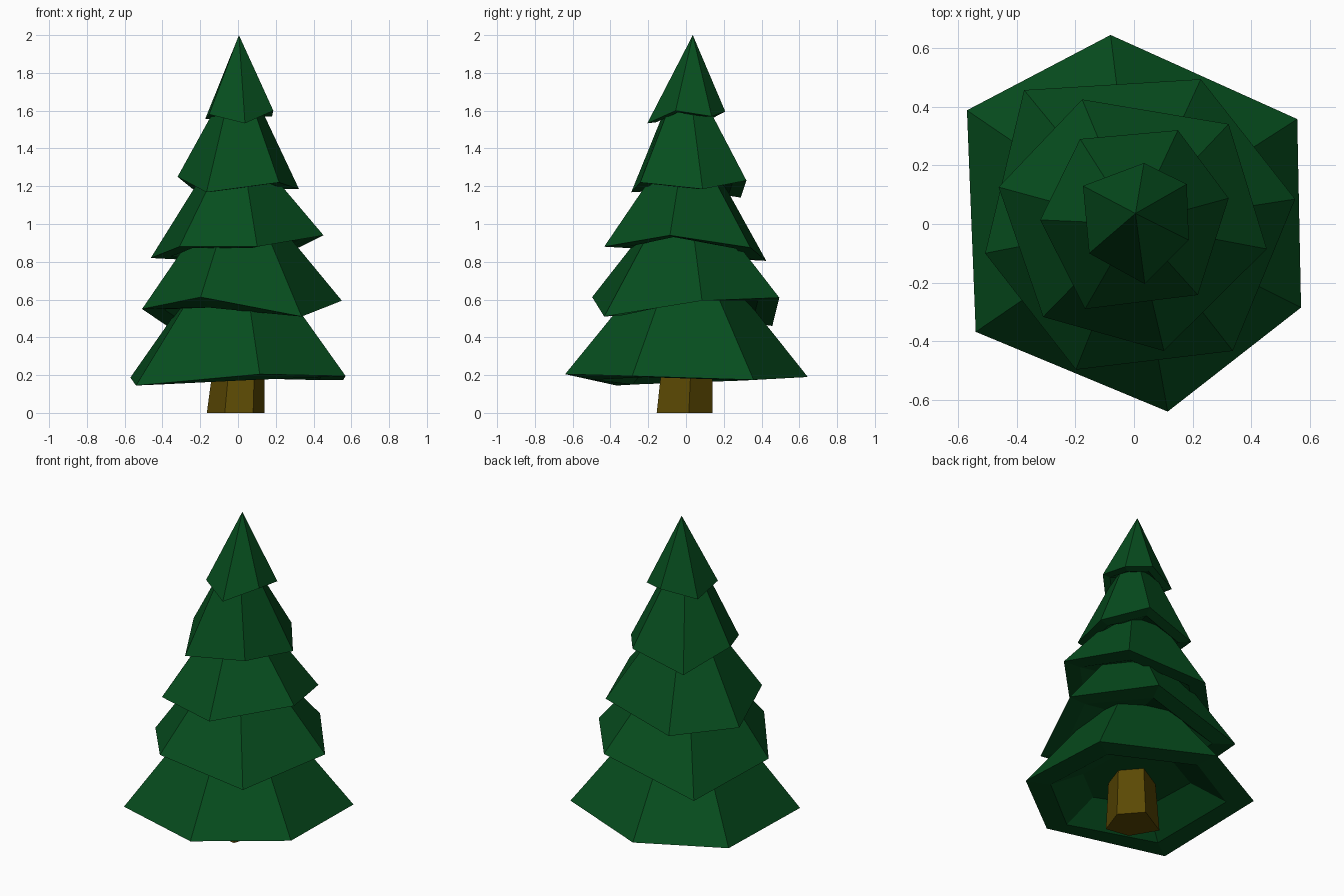
import bpy, bmesh
from mathutils import Vector

if "Cube" in bpy.data.objects:
    bpy.data.objects.remove(bpy.data.objects["Cube"])


def material(name, rgb):
    m = bpy.data.materials.new(name)
    m.diffuse_color = (*rgb, 1)
    m.use_nodes = True
    m.node_tree.nodes["Principled BSDF"].inputs["Base Color"].default_value = m.diffuse_color
    return m


GREEN = material("needles", (0.002, 0.075, 0.013))
BROWN = material("bark", (0.105, 0.067, 0.001))


def loft(name, rings, mat, tip=None):
    """Closed flat-shaded skin through rings; the last ring may end in a tip."""
    bm = bmesh.new()
    loops = [[bm.verts.new(p) for p in ring] for ring in rings]
    for a, b in zip(loops, loops[1:]):
        for i in range(len(a)):
            j = (i + 1) % len(a)
            bm.faces.new((a[i], a[j], b[j], b[i]))
    bm.faces.new(loops[0])
    if tip:
        t, top = bm.verts.new(tip), loops[-1]
        for i in range(len(top)):
            bm.faces.new((top[i], top[(i + 1) % len(top)], t))
    else:
        bm.faces.new(loops[-1])
    bmesh.ops.recalc_face_normals(bm, faces=bm.faces)
    me = bpy.data.meshes.new(name)
    bm.to_mesh(me)
    bm.free()
    me.materials.append(mat)
    ob = bpy.data.objects.new(name, me)
    bpy.context.collection.objects.link(ob)
    return ob


def tier(name, rim, top_scale=0.4, top_z=None, tip=None, lift={}):
    """Ragged six-sided skirt with a recessed underside; lift nudges inner corners."""
    mean = sum(p[2] for p in rim) / len(rim)
    size = sum(Vector(p[:2]).length for p in rim) / len(rim)
    ceiling = [(x * .47, y * .47, mean + .155 * size) for x, y, z in rim]
    inner = [(x * .77, y * .77, mean + .78 * (z - mean) - .003 + lift.get(i, 0))
             for i, (x, y, z) in enumerate(rim)]
    rings = [ceiling, inner, rim]
    if not tip:
        rings.append([(x * top_scale, y * top_scale, top_z) for x, y, z in rim])
    loft(name, rings, GREEN, tip)


# Five-sided trunk
foot = [(.14, .015), (.03, .14), (-.165, .03), (-.07, -.13), (.08, -.155)]
loft("trunk", [[(x, y, 0) for x, y in foot],
               [(x * .86 + .02, y * .88 + .016, .32) for x, y in foot]], BROWN)

# Foliage tiers, bottom to top
tier("lowest_branches",
     [(-.08, .645, .19), (.557, .358, .175), (.57, -.285, .195),
      (.115, -.64, .205), (-.54, -.368, .145), (-.57, .388, .187)], .42, .66,
     lift={3: -.022, 5: -.012})
tier("lower_branches",
     [(.228, .494, .61), (.55, .085, .594), (.337, -.433, .51),
      (-.198, -.497, .613), (-.508, -.10, .55), (-.375, .457, .46)], .42, .98,
     lift={1: .02, 3: -.04})
tier("middle_branches",
     [(.323, .341, .875), (.453, -.085, .94), (.102, -.433, .88),
      (-.31, -.317, .88), (-.462, .126, .82), (-.177, .425, .805)], .42, 1.25,
     lift={1: .01})
tier("upper_branches",
     [(.15, .32, 1.23), (.323, .088, 1.185), (.218, -.242, 1.22),
      (-.167, -.29, 1.168), (-.32, .014, 1.25), (-.184, .29, 1.14)], .38, 1.61)
tier("top_branches",
     [(.034, .208, 1.595), (.18, .136, 1.57), (.187, -.055, 1.6),
      (.037, -.205, 1.533), (-.153, -.1, 1.58), (-.174, .13, 1.555)], tip=(.005, .036, 2))
